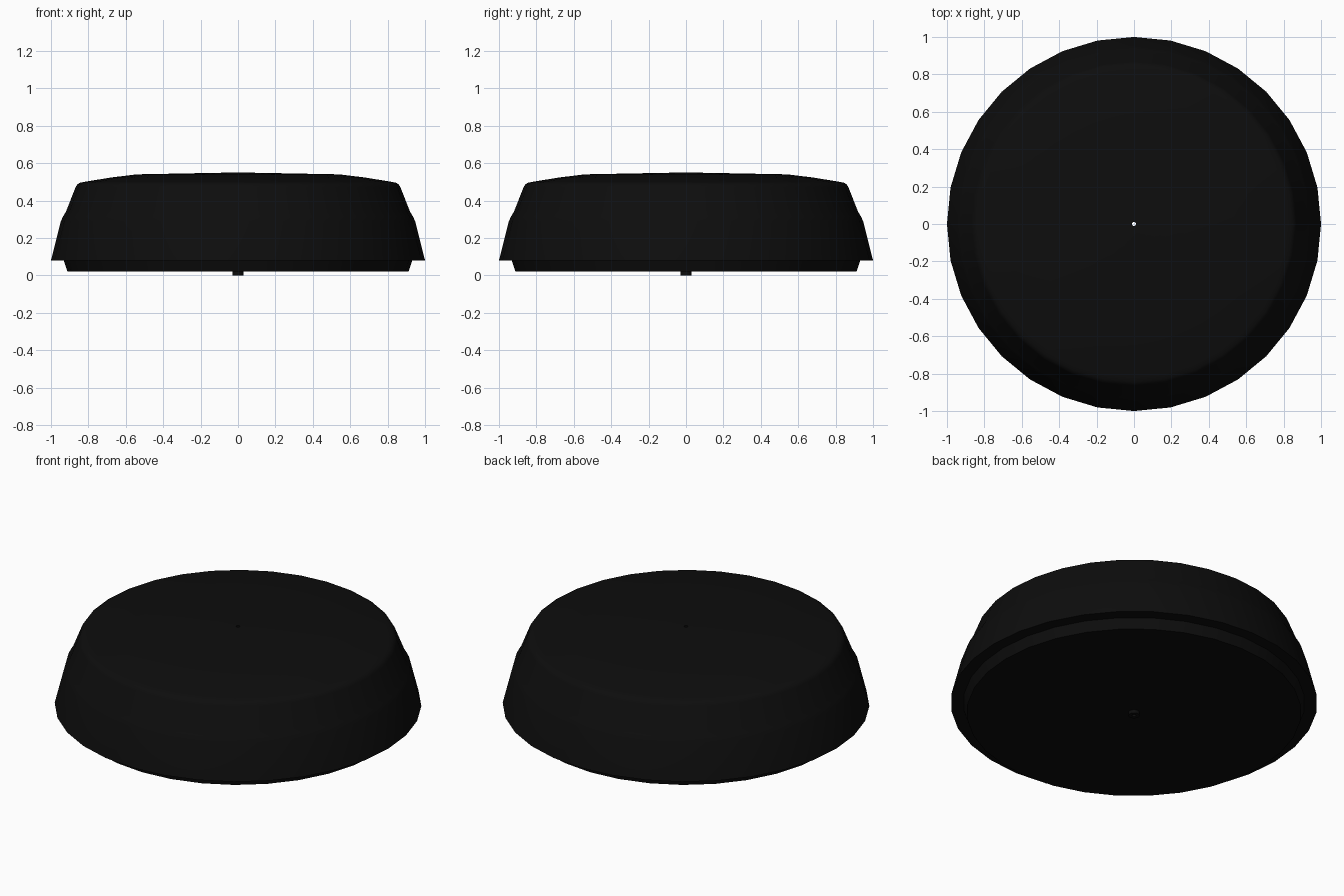
import bpy, bmesh, math

cube = bpy.data.objects.get("Cube")
if cube:
    bpy.data.objects.remove(cube, do_unlink=True)

SIDES = 32
BORE = 0.011


def make_material(name, color):
    mat = bpy.data.materials.new(name)
    mat.use_nodes = True
    mat.diffuse_color = color
    bsdf = next(n for n in mat.node_tree.nodes if n.type == 'BSDF_PRINCIPLED')
    bsdf.inputs["Base Color"].default_value = color
    return mat


def lathe(name, profile, mat):
    """Revolve (radius, height) points; outside walls run upward."""
    bm = bmesh.new()
    rings = []
    for r, z in profile:
        angles = [2 * math.pi * i / SIDES for i in range(SIDES)]
        rings.append([bm.verts.new((r * math.cos(a), r * math.sin(a), z)) for a in angles])
    for low, high in zip(rings, rings[1:]):
        for i in range(SIDES):
            j = (i + 1) % SIDES
            bm.faces.new((low[i], low[j], high[j], high[i]))
    mesh = bpy.data.meshes.new(name)
    bm.to_mesh(mesh)
    bm.free()
    mesh.materials.append(mat)
    obj = bpy.data.objects.new(name, mesh)
    bpy.context.collection.objects.link(obj)
    bpy.ops.object.select_all(action='DESELECT')
    obj.select_set(True)
    bpy.context.view_layer.objects.active = obj
    bpy.ops.object.shade_smooth_by_angle(angle=math.radians(35))
    return obj


black = make_material("black", (0.004, 0.004, 0.004, 1))

# Domed cover with flared skirt and rounded shoulder
lathe("cover", [(0.93, 0.08), (1.0, 0.08), (0.947, 0.29), (0.935, 0.315),
                (0.92, 0.34), (0.868, 0.472), (0.86, 0.485), (0.845, 0.495),
                (0.82, 0.5), (0.68, 0.523), (0.54, 0.54), (BORE, 0.55)], black)

# Recessed base plate
lathe("base", [(0.03, 0.02), (0.912, 0.02), (0.932, 0.08)], black)

# Centre hole wall and the small boss under the base
lathe("centre_boss", [(BORE, 0.55), (BORE, 0), (0.03, 0), (0.03, 0.02)], black)
